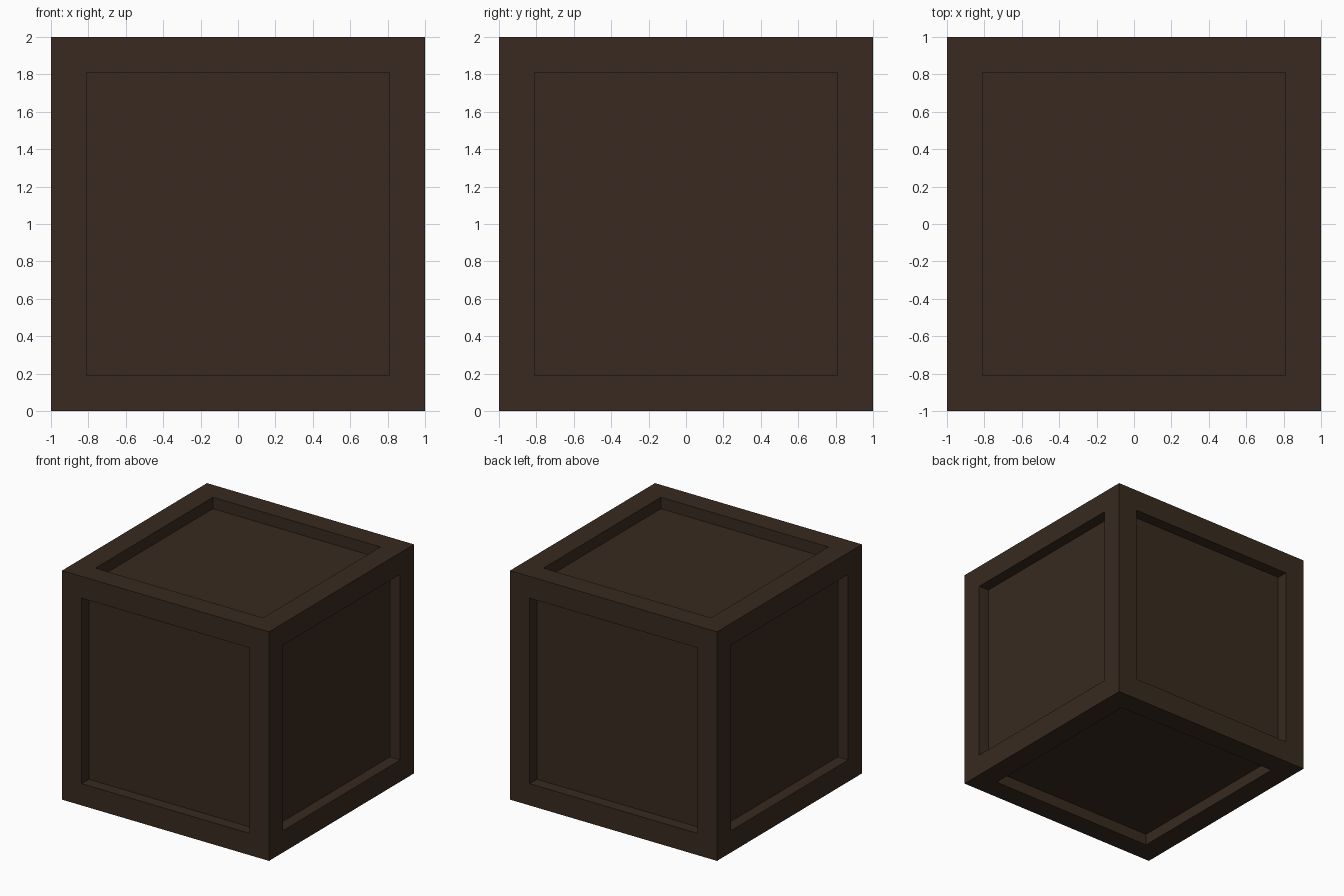
import bpy, bmesh
from mathutils import Matrix

if "Cube" in bpy.data.objects:
    bpy.data.objects.remove(bpy.data.objects["Cube"])

SIZE, BORDER, DEPTH = 2.0, 0.19, 0.10

# Crate: a cube with a square panel sunk into each of its six faces
bm = bmesh.new()
bmesh.ops.create_cube(bm, size=SIZE, matrix=Matrix.Translation((0, 0, SIZE / 2)))
panels = bm.faces[:]
bmesh.ops.inset_individual(bm, faces=panels, thickness=BORDER, use_even_offset=True)

# Straight-walled recesses
for face in panels:
    normal = face.normal.copy()
    sunk = bmesh.ops.extrude_discrete_faces(bm, faces=[face])["faces"][0]
    bmesh.ops.translate(bm, verts=sunk.verts[:], vec=-normal * DEPTH)
bmesh.ops.recalc_face_normals(bm, faces=bm.faces[:])

mesh = bpy.data.meshes.new("crate")
bm.to_mesh(mesh)
bm.free()
crate = bpy.data.objects.new("crate", mesh)
bpy.context.collection.objects.link(crate)

# Dark brown wood
wood = bpy.data.materials.new("dark_wood")
wood.diffuse_color = (0.04, 0.023, 0.014, 1)
wood.use_nodes = True
wood.node_tree.nodes["Principled BSDF"].inputs["Base Color"].default_value = wood.diffuse_color
mesh.materials.append(wood)
